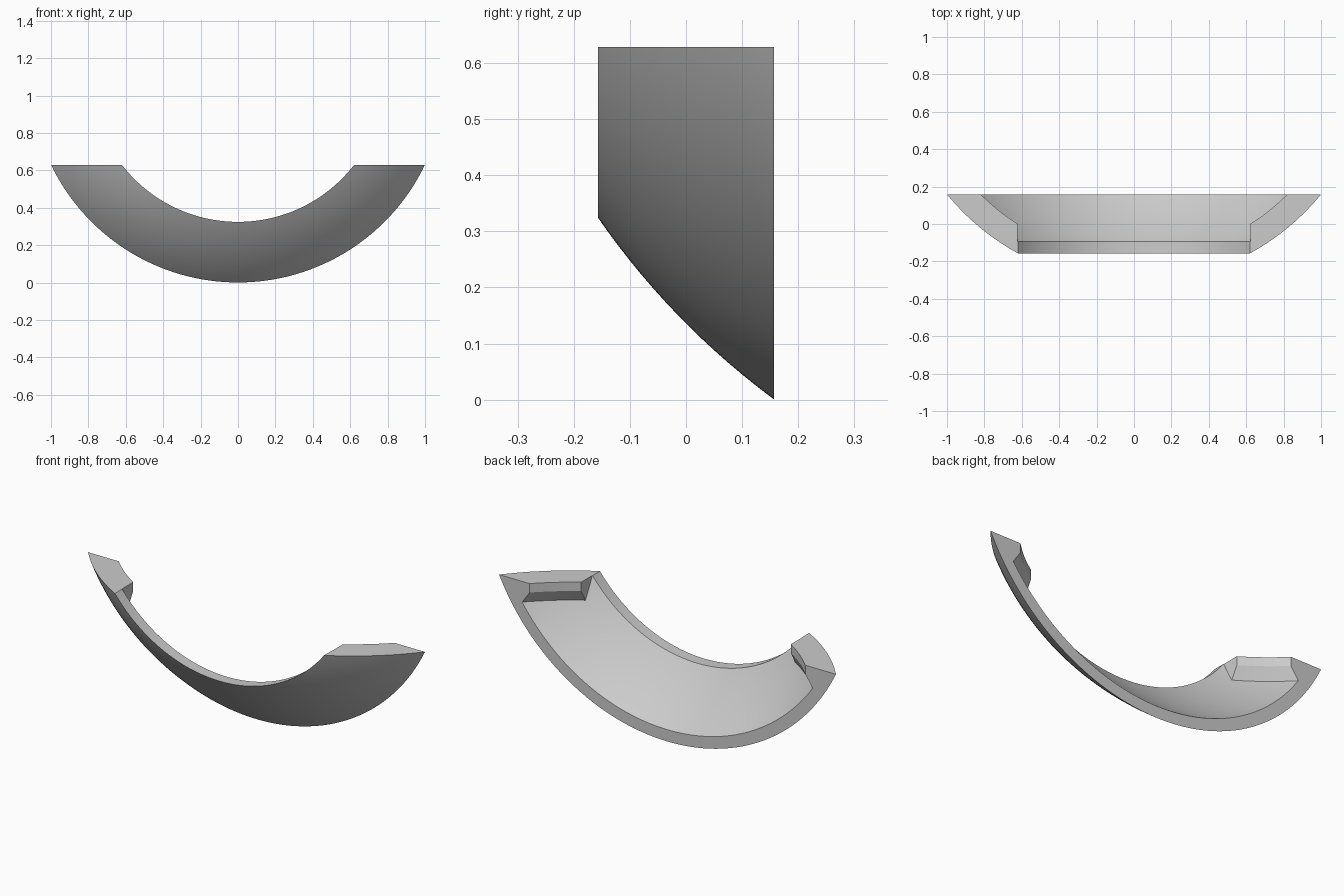
import bpy, bmesh, math

if "Cube" in bpy.data.objects:
    bpy.data.objects.remove(bpy.data.objects["Cube"], do_unlink=True)

AXIS_Z = 1.109            # height of the ring axis
CY = 0.977                # sphere centre along y
R_OUT, R_IN = 1.379, 1.3286
R_MID = (R_OUT + R_IN) / 2
RIM = 0.785               # radius of the inner rim
FRONT, BACK, TOP = -0.157, 0.157, 0.628
OVER = 0.2                # overshoot, trimmed off later

grey = bpy.data.materials.new("light_grey")
grey.use_nodes = True
colour = (0.6, 0.6, 0.6, 1)
grey.diffuse_color = colour
grey.node_tree.nodes["Principled BSDF"].inputs["Base Color"].default_value = colour


def loft(name, rings, mesh_parts=None):
    """Solid through a list of closed rings of points, capped at both ends."""
    bm = bmesh.new()
    loops = [[bm.verts.new(p) for p in ring] for ring in rings]
    n = len(rings[0])
    for a, b in zip(loops, loops[1:]):
        for i in range(n):
            j = (i + 1) % n
            bm.faces.new((a[i], a[j], b[j], b[i]))
    bm.faces.new(loops[0])
    bm.faces.new(loops[-1])
    bmesh.ops.recalc_face_normals(bm, faces=bm.faces[:])
    mesh = bpy.data.meshes.new(name)
    bm.to_mesh(mesh)
    bm.free()
    mesh.materials.append(grey)
    obj = bpy.data.objects.new(name, mesh)
    bpy.context.collection.objects.link(obj)
    return obj


def combine(obj, helper, operation):
    """Apply a boolean and discard the helper."""
    helper.hide_render = True
    mod = obj.modifiers.new("combine", 'BOOLEAN')
    mod.operation, mod.solver, mod.object = operation, 'EXACT', helper
    bpy.context.view_layer.objects.active = obj
    bpy.ops.object.modifier_apply(modifier=mod.name)
    bpy.data.objects.remove(helper, do_unlink=True)


def sphere_arc(radius, y0, y1, n=16):
    """Points (distance from axis, y) along a sphere's meridian."""
    t0, t1 = (math.acos((CY - y) / radius) for y in (y0, y1))
    ts = [t0 + (t1 - t0) * i / n for i in range(n + 1)]
    return [(radius * math.sin(t), CY - radius * math.cos(t)) for t in ts]


# Curved shell: wall section swept about the y axis
rim_y = CY - math.sqrt(R_IN ** 2 - RIM ** 2)
section = sphere_arc(R_OUT, FRONT, OVER) + sphere_arc(R_IN, OVER, rim_y)
STEPS, SWEEP = 96, math.radians(72)
angles = [SWEEP * (2 * i / STEPS - 1) for i in range(STEPS + 1)]
shell = loft("curved_shell", [[(r * math.sin(a), y, AXIS_Z - r * math.cos(a))
                               for r, y in section] for a in angles])


# End ledges: thick lips with a sloped underside
def ledge_ring(z, inner, side, n=8):
    outer = math.sqrt(R_MID ** 2 - (AXIS_Z - z) ** 2)
    ring = []
    for rho, flip in ((inner, False), (outer, True)):
        t0, t1 = math.asin(0.622 / rho), math.acos((CY - OVER) / rho)
        ts = [t0 + (t1 - t0) * i / n for i in range(n + 1)]
        if flip:
            ts.reverse()
        ring += [(side * rho * math.sin(t), CY - rho * math.cos(t), z) for t in ts]
    return ring


LIP = 1.158
for side, label in ((1, "left"), (-1, "right")):
    ledge = loft(label + "_ledge", [ledge_ring(0.7, LIP, side),
                                    ledge_ring(0.58, LIP, side),
                                    ledge_ring(0.5, LIP + 0.04, side)])
    combine(shell, ledge, 'UNION')

# Trim the back and the top ends flat
trim = loft("trim_box", [[(x, y, z) for x, y in ((-2, -1), (2, -1), (2, BACK), (-2, BACK))]
                         for z in (-1, TOP)])
combine(shell, trim, 'INTERSECT')

bpy.ops.object.select_all(action='DESELECT')
shell.select_set(True)
bpy.context.view_layer.objects.active = shell
bpy.ops.object.shade_smooth_by_angle(angle=math.radians(25))
